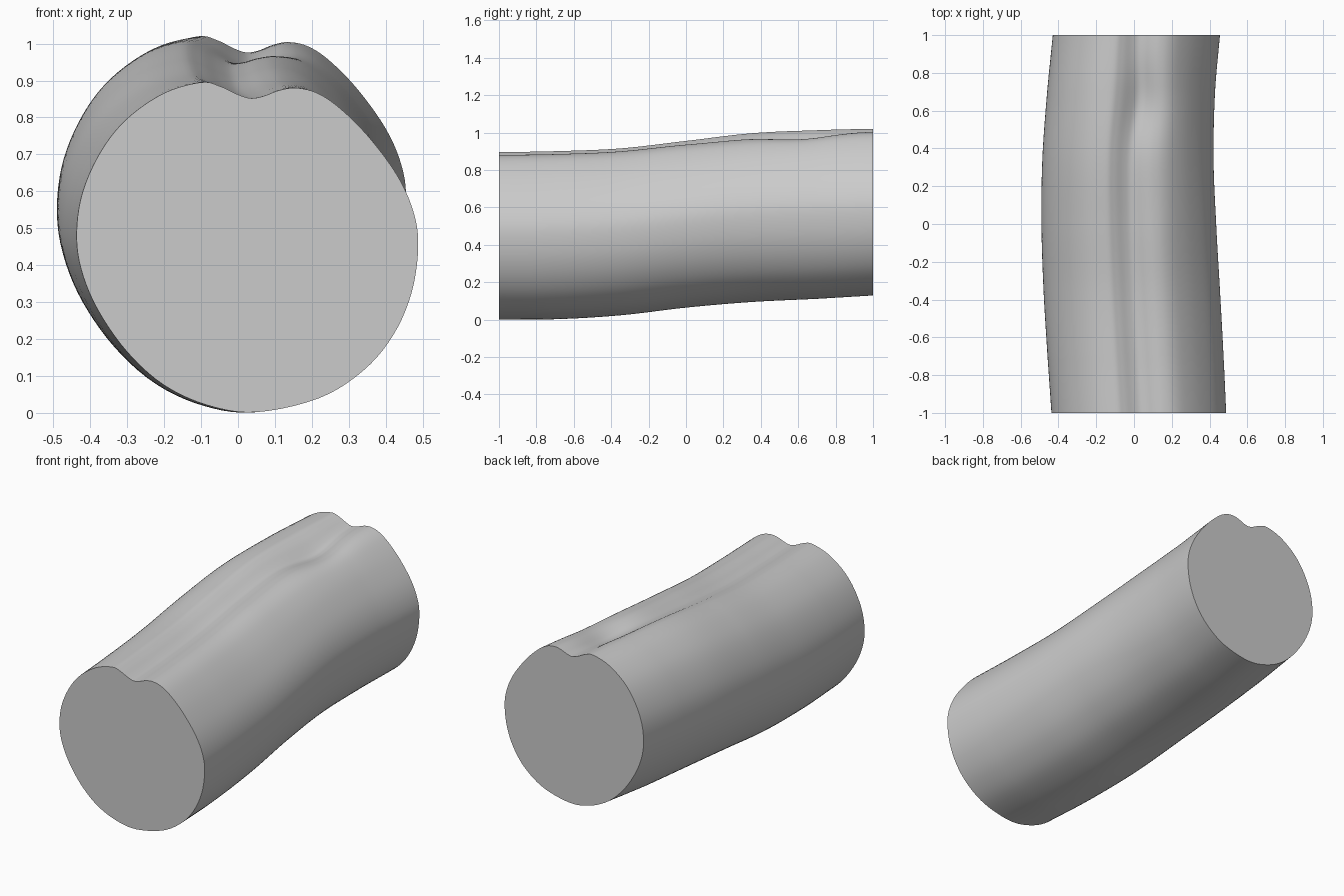
import bpy, bmesh, math
from mathutils import Vector

if "Cube" in bpy.data.objects:
    bpy.data.objects.remove(bpy.data.objects["Cube"])

# Closed cross-section of the front end (x, z)
PROFILE = [(-.437, .49), (-.42, .60), (-.37, .71), (-.30, .797), (-.20, .866),
           (-.10, .895), (-.05, .885), (0, .862), (.035, .852), (.07, .858),
           (.11, .873), (.155, .88), (.21, .868), (.27, .83), (.35, .752),
           (.43, .645), (.475, .545), (.488, .45), (.47, .325), (.42, .21),
           (.34, .115), (.22, .04), (.05, .002), (-.08, .02), (-.20, .075),
           (-.30, .165), (-.38, .28), (-.425, .39)]
# Stations along the length: y, left, right, bottom, top
STATIONS = [(-1, -.437, .488, .002, .895), (-.7, -.458, .474, .003, .900),
            (-.35, -.479, .455, .024, .915), (0, -.49, .435, .065, .955),
            (.35, -.485, .421, .095, .996), (.7, -.46, .429, .112, 1.014),
            (1, -.43, .455, .13, 1.02)]
SUB, RINGS = 5, 80


def spline(p0, p1, p2, p3, t):
    """Catmull-Rom point between p1 and p2."""
    return tuple(.5 * (2 * b + (c - a) * t + (2 * a - 5 * b + 4 * c - d) * t * t
                       + (3 * b - a - 3 * c + d) * t ** 3)
                 for a, b, c, d in zip(p0, p1, p2, p3))


def station(y):
    """Bounds of the cross-section at y."""
    n = len(STATIONS)
    i = max(k for k in range(n - 1) if STATIONS[k][0] <= y)
    a, b = STATIONS[i], STATIONS[i + 1]
    t = (y - a[0]) / (b[0] - a[0])
    before = STATIONS[i - 1] if i else tuple(2 * u - v for u, v in zip(a, b))
    after = STATIONS[i + 2] if i + 2 < n else tuple(2 * v - u for u, v in zip(a, b))
    return spline(before, a, b, after, t)[1:]


def bell(v, centre, width):
    return math.exp(-((v - centre) / width) ** 2)


n = len(PROFILE)
outline = [spline(*(PROFILE[(i + k - 1) % n] for k in range(4)), s / SUB)
           for i in range(n) for s in range(SUB)]

# Loft the bent body through the stations
bm = bmesh.new()
rings = []
for r in range(RINGS + 1):
    y = -1 + 2 * r / RINGS
    left, right, bottom, top = station(y)
    ring = []
    for px, pz in outline:
        x = left + (px + .437) / .925 * (right - left)
        z = bottom + (pz - .002) / .893 * (top - bottom)
        if pz > .6:
            # Groove wanders sideways and has one soft dent near the back
            x += .025 * bell(y, .7, .2) * bell(x, 0, .12)
            z -= .036 * bell(y, .64, .2) * bell(x, .07, .11)
            z -= .012 * bell(y, .3, .3) * bell(x, .1, .12)
        ring.append(bm.verts.new((x, y, z)))
    rings.append(ring)
m = len(outline)
for a, b in zip(rings, rings[1:]):
    for i in range(m):
        j = (i + 1) % m
        bm.faces.new((a[i], a[j], b[j], b[i]))
# Flat end caps
bm.faces.new(rings[0])
bm.faces.new(rings[-1])
bmesh.ops.recalc_face_normals(bm, faces=bm.faces)

mesh = bpy.data.meshes.new("grooved_log")
bm.to_mesh(mesh)
bm.free()
log = bpy.data.objects.new("grooved_log", mesh)
bpy.context.collection.objects.link(log)
grey = bpy.data.materials.new("light grey")
grey.diffuse_color = (.6, .6, .6, 1)
grey.use_nodes = True
grey.node_tree.nodes["Principled BSDF"].inputs["Base Color"].default_value = grey.diffuse_color
mesh.materials.append(grey)

bpy.context.view_layer.objects.active = log
log.select_set(True)
bpy.ops.object.shade_smooth_by_angle(angle=math.radians(40))
